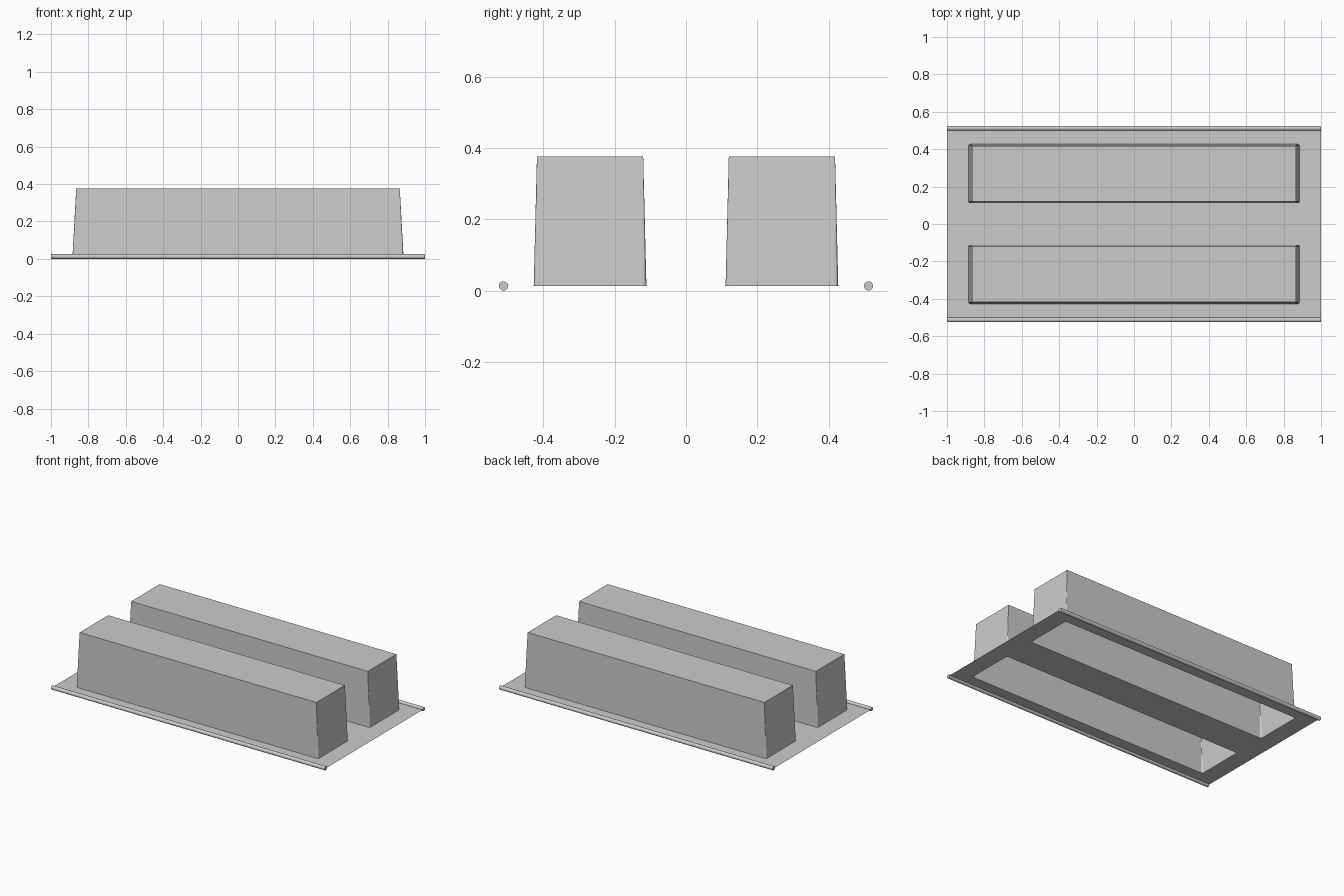
import bpy, bmesh
from math import pi, sin, cos

if "Cube" in bpy.data.objects:
    bpy.data.objects.remove(bpy.data.objects["Cube"])

Z0, Z1 = 0.013, 0.376         # sheet level, duct top
HX, HY, YC = 0.885, 0.158, 0.269   # duct mouth half sizes, centre offset
TX, TY = 0.865, 0.149         # duct top half sizes
R, SEG = 0.0105, 4            # mouth corner rounding
ROD = 0.0128
EDGE_Y = 0.512
CORNERS = [(1, 1), (-1, 1), (-1, -1), (1, -1)]


def make_object(name, bm):
    mesh = bpy.data.meshes.new(name)
    bm.to_mesh(mesh)
    bm.free()
    ob = bpy.data.objects.new(name, mesh)
    bpy.context.collection.objects.link(ob)
    return ob


def mouth(yc):
    """Rounded rectangle, one list of points per corner."""
    rings = []
    for i, (sx, sy) in enumerate(CORNERS):
        angles = [(i + k / SEG) * pi / 2 for k in range(SEG + 1)]
        rings.append([(sx * (HX - R) + R * cos(a), yc + sy * (HY - R) + R * sin(a), Z0)
                      for a in angles])
    return rings


# Flat sheet with two openings
bm = bmesh.new()
loops = [[(sx, sy * EDGE_Y, Z0) for sx, sy in CORNERS]]
loops += [sum(mouth(s * YC), []) for s in (-1, 1)]
for pts in loops:
    vs = [bm.verts.new(p) for p in pts]
    for a, b in zip(vs, vs[1:] + vs[:1]):
        bm.edges.new((a, b))
bmesh.ops.triangle_fill(bm, edges=bm.edges[:], use_beauty=True, normal=(0, 0, 1))
bmesh.ops.dissolve_limit(bm, angle_limit=0.01, verts=[], edges=bm.edges[:])
make_object("base_sheet", bm)

# Tapered hollow ducts: rounded mouth rising to a sharp-cornered closed top
for s, name in ((-1, "front_duct"), (1, "back_duct")):
    bm = bmesh.new()
    low = [[bm.verts.new(p) for p in ring] for ring in mouth(s * YC)]
    top = [bm.verts.new((sx * TX, s * YC + sy * TY, Z1)) for sx, sy in CORNERS]
    bm.faces.new(top)
    for i in range(4):
        j = (i + 1) % 4
        bm.faces.new((low[i][-1], low[j][0], top[j], top[i]))
        for a, b in zip(low[i], low[i][1:]):
            bm.faces.new((a, b, top[i]))
    make_object(name, bm)

# Round rods along the long edges
for s, name in ((-1, "front_rod"), (1, "back_rod")):
    bpy.ops.mesh.primitive_cylinder_add(vertices=24, radius=ROD, depth=2,
                                        location=(0, s * EDGE_Y, ROD),
                                        rotation=(0, pi / 2, 0))
    rod = bpy.context.object
    rod.name = name
    bpy.ops.object.shade_smooth_by_angle()
